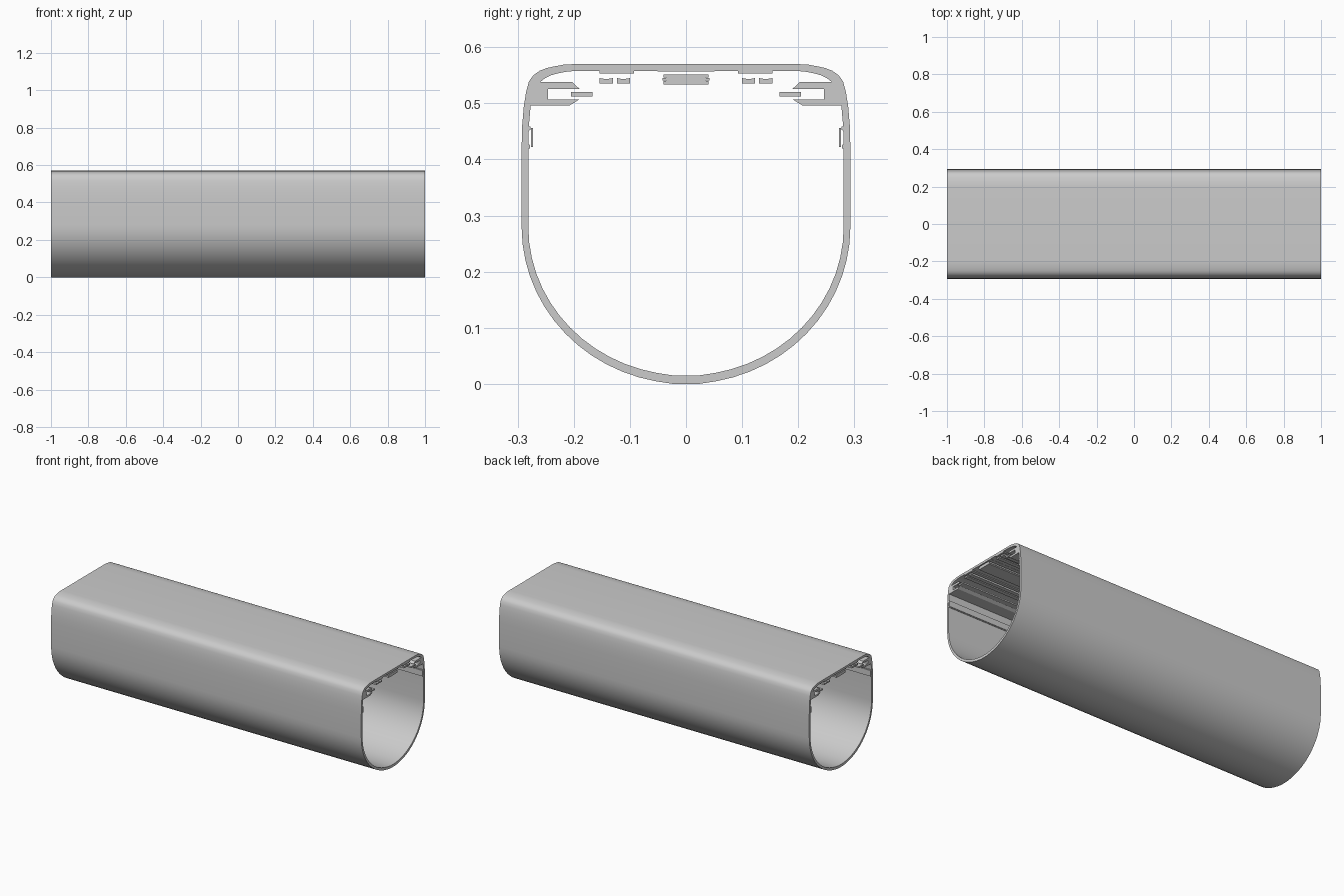
import bpy, bmesh, math

if "Cube" in bpy.data.objects:
    bpy.data.objects.remove(bpy.data.objects["Cube"])

X = 1.0  # half length of the tunnel


def make_object(name, bm):
    bmesh.ops.recalc_face_normals(bm, faces=bm.faces)
    me = bpy.data.meshes.new(name)
    bm.to_mesh(me)
    bm.free()
    ob = bpy.data.objects.new(name, me)
    bpy.context.collection.objects.link(ob)
    bpy.ops.object.select_all(action='DESELECT')
    ob.select_set(True)
    bpy.context.view_layer.objects.active = ob
    bpy.ops.object.shade_smooth_by_angle(angle=math.radians(30))
    return ob


def extrude(name, pts, mirror=True):
    """Run a y-z section along the whole length, on one or both sides."""
    for label, s in ((("right", 1), ("left", -1)) if mirror else (("", 1),)):
        bm = bmesh.new()
        a, b = ([bm.verts.new((x, s * y, z)) for y, z in pts] for x in (-X, X))
        n = len(pts)
        for i in range(n):
            j = (i + 1) % n
            bm.faces.new((a[i], a[j], b[j], b[i]))
        bm.faces.new(a)
        bm.faces.new(b)
        make_object(f"{name}_{label}".strip("_"), bm)


def rect(y0, y1, z0, z1):
    return [(y0, z0), (y1, z0), (y1, z1), (y0, z1)]


def ring(half_w, floor, shoulder):
    """Closed section: elliptical belly, straight walls, rounded shoulders."""
    n = 14
    half = []
    for i in range(n + 1):
        t = math.pi / 2 * (0.05 + 0.95 * i / n)
        half.append((half_w * math.sin(t), 0.28 - (0.28 - floor) * math.cos(t)))
    half[0] = (half[0][0], floor)
    half += shoulder
    return half + [(-y, z) for y, z in reversed(half)]


# outer skin: two matching rings joined at the open ends
outer = ring(0.293, 0.0, [(0.293, 0.42), (0.292, 0.46), (0.289, 0.495), (0.285, 0.52),
                          (0.280, 0.539), (0.272, 0.550), (0.261, 0.558), (0.248, 0.563),
                          (0.234, 0.566), (0.218, 0.569), (0.198, 0.570)])
inner = ring(0.281, 0.015, [(0.281, 0.42), (0.280, 0.46), (0.277, 0.495), (0.273, 0.514),
                            (0.267, 0.529), (0.260, 0.538), (0.251, 0.545), (0.241, 0.550),
                            (0.230, 0.553), (0.216, 0.556), (0.197, 0.558)])
bm = bmesh.new()
o0, o1, i0, i1 = ([bm.verts.new((x, y, z)) for y, z in pts]
                  for pts, x in ((outer, -X), (outer, X), (inner, -X), (inner, X)))
n = len(outer)
for k in range(n):
    j = (k + 1) % n
    for p, q in ((o0, o1), (i1, i0), (i0, o0), (o1, i1)):
        bm.faces.new((p[k], p[j], q[j], q[k]))
make_object("tunnel_shell", bm)

# slotted shoulder brackets
extrude("shoulder_bracket", [(0.2875, 0.496), (0.208, 0.496), (0.190, 0.507), (0.246, 0.507),
                             (0.246, 0.526), (0.190, 0.526), (0.203, 0.538), (0.279, 0.538)])
# strip lights held in the bracket slots
extrude("slot_strip", rect(0.167, 0.205, 0.512, 0.520))

# ceiling flanges and panels
extrude("ceiling_flange", [(0.093, 0.553), (0.154, 0.553), (0.154, 0.560), (0.093, 0.560)])
extrude("ceiling_panel", rect(-0.051, 0.051, 0.557, 0.562), mirror=False)

# small hanging ceiling strips
for k, (y0, y1) in enumerate(((0.100, 0.123), (0.130, 0.154))):
    extrude(f"ceiling_strip_{k + 1}", [(y0, 0.535), (y1, 0.535), (y1, 0.545),
                                       ((y0 + y1) / 2, 0.543), (y0, 0.545)])

# layered central ceiling rail
for k, (w, z0, z1) in enumerate(((0.040, 0.534, 0.540), (0.042, 0.541, 0.545),
                                 (0.040, 0.546, 0.551))):
    extrude(f"centre_rail_layer_{k + 1}", rect(-w, w, z0, z1), mirror=False)
extrude("centre_rail_core", rect(-0.036, 0.036, 0.537, 0.549), mirror=False)

# wall mounting channels with raised face strips
extrude("wall_channel", [(0.290, 0.420), (0.278, 0.420), (0.278, 0.426), (0.282, 0.428),
                         (0.282, 0.450), (0.277, 0.453), (0.277, 0.459), (0.290, 0.459)])
extrude("wall_strip", rect(0.273, 0.2765, 0.422, 0.456))
